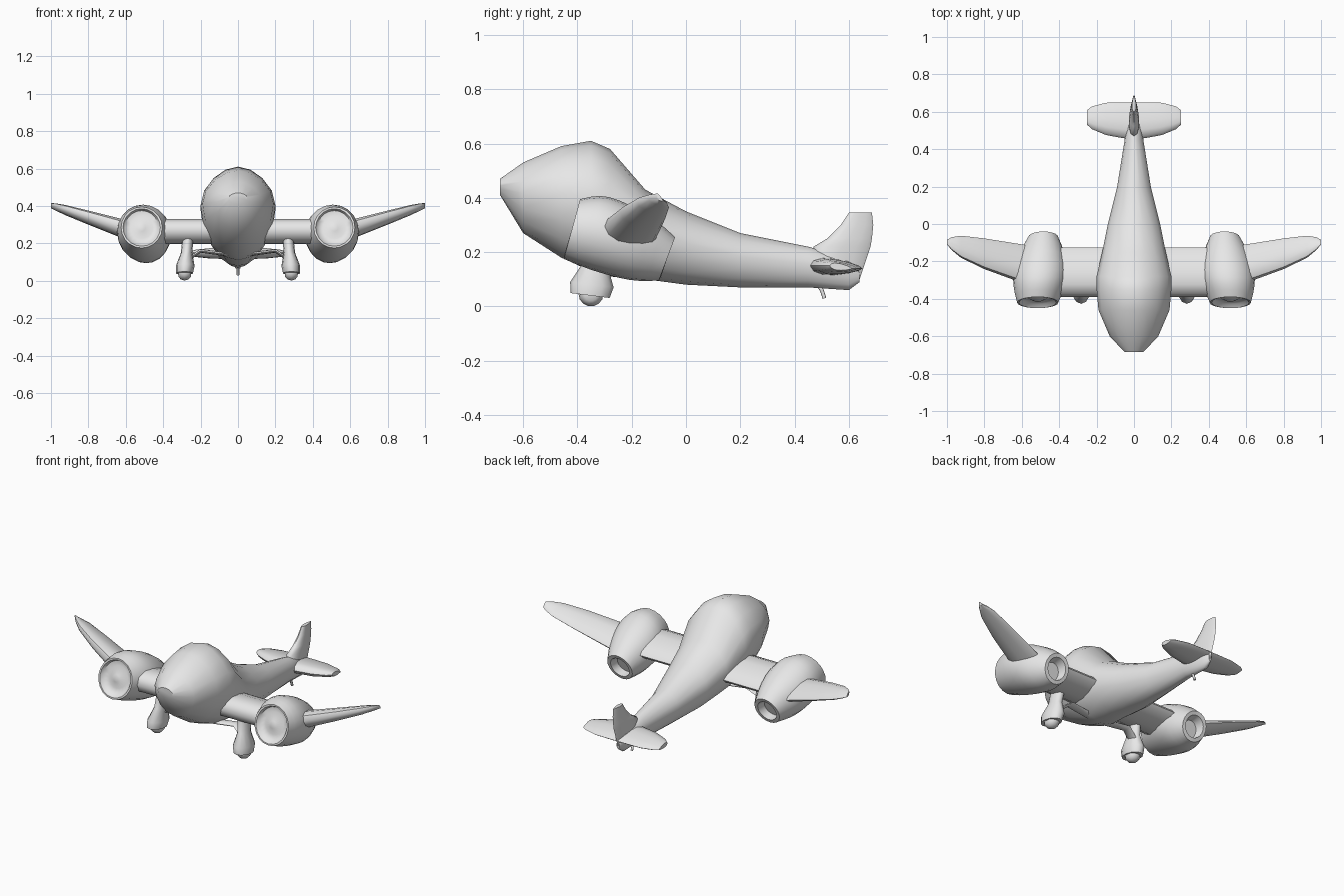
import bpy, bmesh
from math import sin, cos, pi, radians, sqrt
from mathutils import Vector

cube = bpy.data.objects.get("Cube")
if cube:
    bpy.data.objects.remove(cube, do_unlink=True)

tone = (.8, .8, .8, 1)
grey = bpy.data.materials.new("plain_grey")
grey.use_nodes = True
grey.diffuse_color = tone
grey.node_tree.nodes["Principled BSDF"].inputs["Base Color"].default_value = tone


def loft(name, rings, mirror=False):
    """Skin a list of equal-length point rings and cap both ends."""
    mesh_builder = bmesh.new()
    rows = [[mesh_builder.verts.new(point) for point in ring] for ring in rings]
    count = len(rows[0])
    for near, far in zip(rows, rows[1:]):
        for i in range(count):
            j = (i + 1) % count
            mesh_builder.faces.new((near[i], near[j], far[j], far[i]))
    mesh_builder.faces.new(rows[0])
    mesh_builder.faces.new(rows[-1])
    bmesh.ops.recalc_face_normals(mesh_builder, faces=mesh_builder.faces)
    mesh = bpy.data.meshes.new(name)
    mesh_builder.to_mesh(mesh)
    mesh_builder.free()
    mesh.materials.append(grey)
    part = bpy.data.objects.new(name, mesh)
    bpy.context.collection.objects.link(part)
    bpy.ops.object.select_all(action="DESELECT")
    part.select_set(True)
    bpy.context.view_layer.objects.active = part
    bpy.ops.object.shade_smooth_by_angle(angle=radians(50))
    if mirror:
        part.modifiers.new("Mirror", "MIRROR")


def angles(count):
    return [2 * pi * i / count for i in range(count)]


def egg(y, low, high, half):
    """Fuselage section, widest above its middle, with a narrow crown."""
    wide = low + (high - low) * .57
    ring = []
    for a in angles(16):
        reach = high - wide if sin(a) > 0 else wide - low
        pinch = 1 - max(sin(a), 0) ** 2 / 6
        ring.append((half * pinch * cos(a), y, wide + reach * sin(a)))
    return ring


def foil(x, lead, trail, thick):
    """Wing section from (y, z) leading edge to (y, z) trailing edge."""
    ring = []
    for a in angles(12):
        y, z = Vector(lead).lerp(Vector(trail), (1 - cos(a)) / 2)
        ring.append((x, y, z + thick / 2 * sin(a) * (1 + .4 * cos(a))))
    return ring


def hoop(x, y, z, radius, tilt):
    """Nacelle section whose top leans backwards by tilt."""
    return [(x + radius * cos(a), y + tilt * sin(a), z + radius * sin(a))
            for a in angles(20)]


def rod(name, points, width, height, mirror=False):
    """Bar with an oval section through a list of points."""
    path = [Vector(point) for point in points]
    rings = []
    for i, centre in enumerate(path):
        along = path[min(i + 1, len(path) - 1)] - path[max(i - 1, 0)]
        side = Vector((0, 1, 0)) if along.x else Vector((1, 0, 0))
        up = along.cross(side).normalized()
        rings.append([centre + side * width * cos(a) + up * height * sin(a)
                      for a in angles(8)])
    loft(name, rings, mirror)


# Fuselage stations: y, bottom, top, half width
stations = (
    (-.685, .41, .47, .05), (-.6, .27, .53, .13), (-.46, .18, .59, .19),
    (-.35, .13, .61, .2), (-.28, .11, .58, .2), (-.15, .1, .43, .17),
    (0, .08, .35, .14), (.2, .07, .27, .09), (.45, .07, .22, .05),
    (.6, .06, .18, .03), (.64, .09, .13, .01))
loft("fuselage", [egg(*station) for station in stations])

# Tail fin: height, front, back; thickness follows the chord
fin = []
for height, front, back in ((.1, .46, .64), (.22, .47, .68), (.25, .52, .685),
                            (.3, .57, .69), (.345, .6, .685)):
    section = foil(0, (front, 0), (back, 0), (back - front) / 4)
    fin.append([(z, y, height) for x, y, z in section])
loft("tail_fin", fin)

# Tailplane with rounded tips
tailplane = []
for t in (0, .3, .6, .9, 1):
    half = .1 - .02 * t - .04 * t ** 6
    middle = .55 + .02 * t
    tailplane.append(foil(t / 4, (middle - half, .15), (middle + half, .14), half * .6))
loft("tailplane", tailplane, True)

# Straight inner wing
loft("inner_wing", [foil(x, (-.39, .27), (-.125, .25), .125) for x in (0, .45)], True)

# Swept, rising outer wing with a rounded tip
outer_wing = []
for t in (0, .3, .6, .85, .95, 1):
    lead = (-.35 + .18 * t + .06 * t ** 8, .25 + .16 * t)
    trail = (-.125 + .08 * t - .04 * t ** 12, .22 + .17 * t)
    outer_wing.append(foil((1 + t) / 2, lead, trail, .11 - .07 * t - .02 * t ** 12))
loft("outer_wing", outer_wing, True)

# Engine nacelle: dished intake, swelling body, exhaust hole
nacelle = [hoop(.515, -.41 + depth, .285, radius, radius * .3)
           for radius, depth in ((.02, 0), (.06, .02), (.09, .01), (.1, -.01))]
for i in range(9):
    t = i / 8
    nacelle.append(hoop(.515 - .03 * t, -.42 + .35 * t, .285 - .04 * t - .07 * t * t,
                        .11 + .04 * sin(pi * t) - .03 * t * t,
                        .03 * cos(pi * t) ** 2))
nacelle += [hoop(.485, -.07 - depth, .175, radius, .02)
            for radius, depth in ((.06, 0), (.05, .05))]
loft("engine_nacelle", nacelle, True)

# Wheel spat: height and half width, leaning inwards and back towards the wing
spat = []
for height, half in ((.23, .03), (.15, .03), (.08, .05), (.04, .045)):
    spat.append([(.29 - height / 10 + half * cos(a),
                  -.36 + height / 6 + half * 1.6 * sin(a),
                  height - half / 5 * sin(a)) for a in angles(12)])
loft("wheel_spat", spat, True)

# Wheel with a rounded tread
wheel = []
for t in (-1, -.6, 0, .6, 1):
    radius = .046 * sqrt(1 - .7 * t * t)
    wheel.append([(.285 + .034 * t, -.35 + radius * cos(a), .046 + radius * sin(a))
                  for a in angles(14)])
loft("wheel", wheel, True)

# Landing gear brace and tail skid
rod("gear_brace", [(.26, -.32, .12), (.2, -.3, .16), (.05, -.3, .14)], .03, .01, True)
rod("tail_skid", [(0, .48, .09), (0, .5, .06), (0, .51, .03)], .007, .007)
